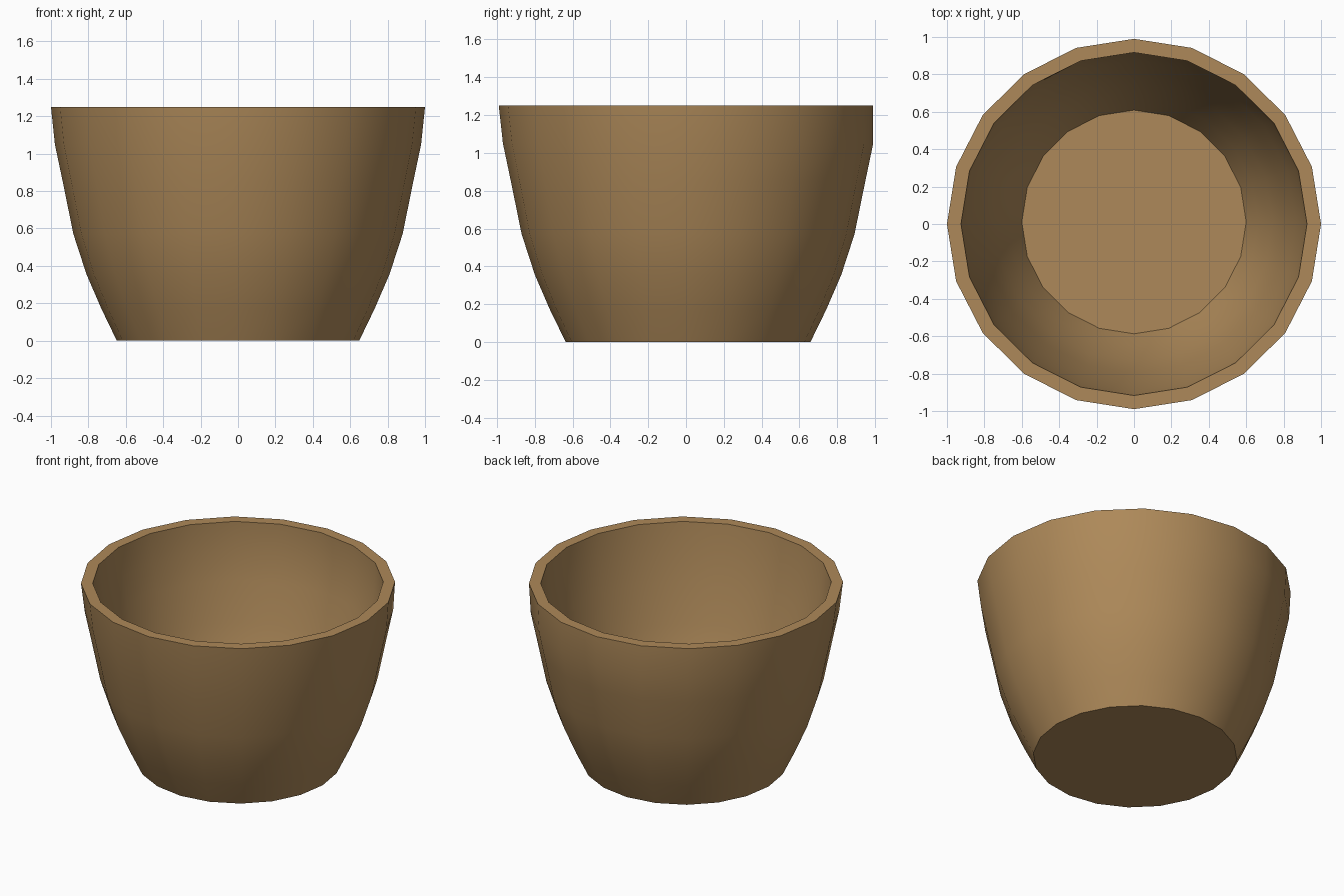
import bpy, bmesh, math

if "Cube" in bpy.data.objects:
    bpy.data.objects.remove(bpy.data.objects["Cube"])

SIDES = 20

# Profile rows: radius in x, radius in y, y offset, height
RINGS = [
    # outer wall, foot to rim
    (0.648, 0.647, 0.011, 0.0),
    (0.73, 0.73, 0.011, 0.17),
    (0.81, 0.81, 0.011, 0.355),
    (0.88, 0.88, 0.011, 0.57),
    (0.937, 0.937, 0.011, 0.85),
    (0.979, 0.979, 0.011, 1.05),
    (1.0, 0.99, 0.0, 1.25),
    # inner wall, rim to floor
    (0.925, 0.917, 0.0, 1.25),
    (0.905, 0.905, 0.011, 1.05),
    (0.865, 0.865, 0.011, 0.86),
    (0.808, 0.808, 0.011, 0.59),
    (0.742, 0.742, 0.011, 0.385),
    (0.665, 0.665, 0.011, 0.205),
    (0.60, 0.598, 0.011, 0.07),
]

bm = bmesh.new()
rings = []
for rx, ry, oy, z in RINGS:
    rings.append([
        bm.verts.new((rx * math.cos(2 * math.pi * i / SIDES),
                      oy + ry * math.sin(2 * math.pi * i / SIDES), z))
        for i in range(SIDES)])

# Walls and rim
for low, high in zip(rings, rings[1:]):
    for i in range(SIDES):
        j = (i + 1) % SIDES
        bm.faces.new((low[i], low[j], high[j], high[i]))

# Underside and inner floor
bm.faces.new(rings[0][::-1])
bm.faces.new(rings[-1])
bmesh.ops.recalc_face_normals(bm, faces=bm.faces)

mesh = bpy.data.meshes.new("bowl")
bm.to_mesh(mesh)
bm.free()
bowl = bpy.data.objects.new("bowl", mesh)
bpy.context.collection.objects.link(bowl)

# Brown clay or wood colour
mat = bpy.data.materials.new("brown")
mat.diffuse_color = (0.42, 0.25, 0.10, 1.0)
mat.use_nodes = True
mat.node_tree.nodes["Principled BSDF"].inputs["Base Color"].default_value = mat.diffuse_color
mesh.materials.append(mat)

# Smooth walls, crisp rim and base
bpy.context.view_layer.objects.active = bowl
bowl.select_set(True)
bpy.ops.object.shade_smooth_by_angle(angle=math.radians(35))
